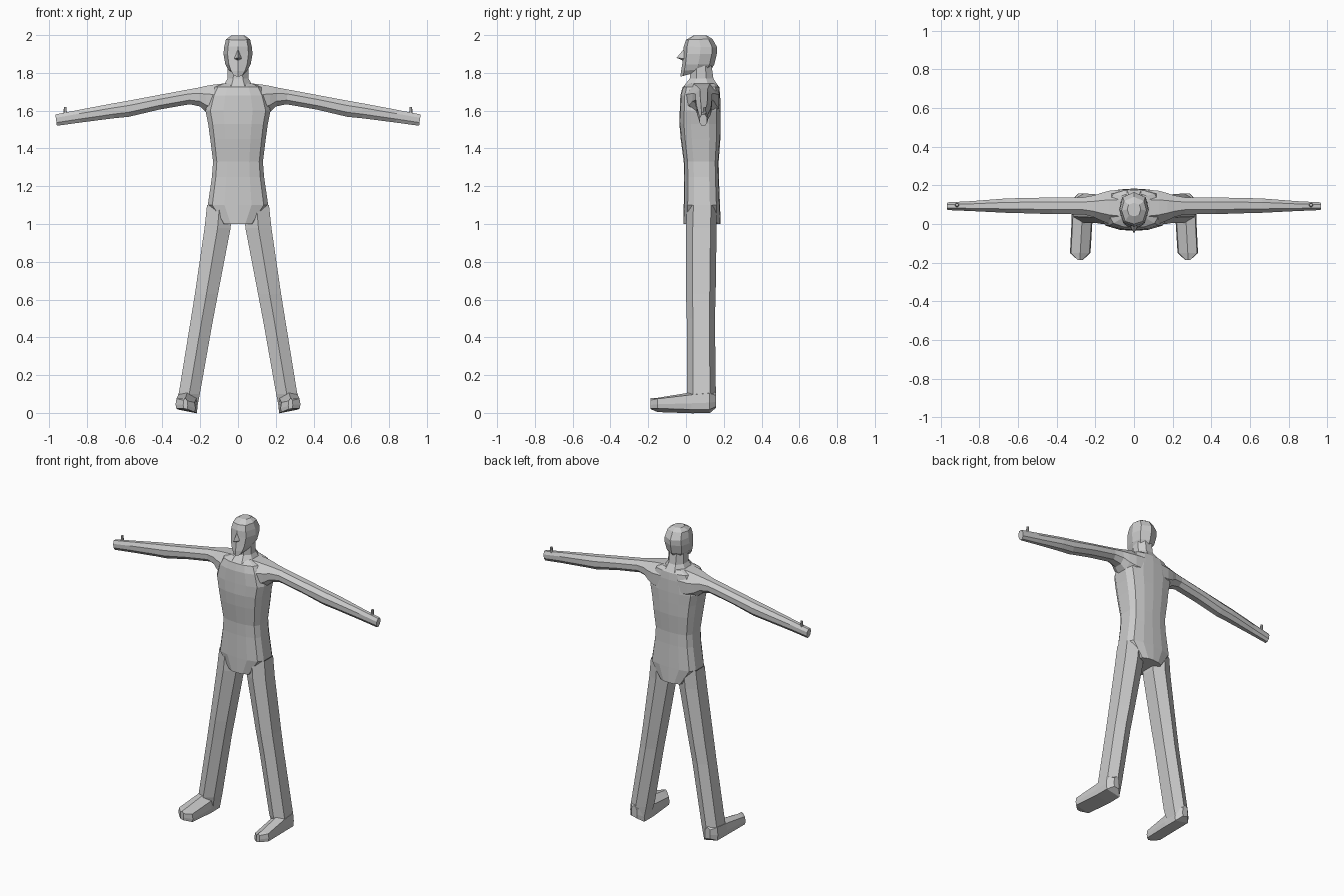
import bpy, bmesh
from mathutils import Vector

# Half cross-sections (u = sideways -1..1, v = 0..1 from first to last side)
HEX = [(0, 0), (1, .22), (1, .8), (0, 1)]
OCT = [(.45, 0), (1, .28), (1, .7), (.45, 1)]
BODY = [(0, 0), (.45, .02), (.85, .11), (1, .28), (1, .72), (.85, .9), (.45, .98), (0, 1)]
HEAD = [(0, 0), (.72, .1), (1, .5), (.8, .85), (0, 1)]


def full(half):
    """Mirror a half section into a closed one."""
    return half + [(-u, v) for u, v in reversed(half) if u > 0]


def finish(name, bm, mirror=False):
    bmesh.ops.recalc_face_normals(bm, faces=bm.faces)
    me = bpy.data.meshes.new(name)
    bm.to_mesh(me)
    bm.free()
    ob = bpy.data.objects.new(name, me)
    bpy.context.collection.objects.link(ob)
    if mirror:
        ob.modifiers.new("mirror", 'MIRROR').use_axis[0] = True
    return ob


def loft(name, rings, start=True, end=True, mirror=False):
    """Skin a list of point rings, optionally capping each end."""
    bm = bmesh.new()
    vs = [[bm.verts.new(p) for p in r] for r in rings]
    n = len(vs[0])
    for a, b in zip(vs, vs[1:]):
        for i in range(n):
            j = (i + 1) % n
            bm.faces.new((a[i], a[j], b[j], b[i]))
    if start:
        bm.faces.new(vs[0])
    if end:
        bm.faces.new(vs[-1])
    return finish(name, bm, mirror)


def level(section, cx, w, front, back, zf, zb=None):
    """Ring around the z axis; zf and zb tilt it front to back."""
    zb = zf if zb is None else zb
    return [Vector((cx + u * w, front + v * (back - front), zf + v * (zb - zf)))
            for u, v in full(section)]


# Torso: half width, front y, back y, height
torso = [(.085, -.013, .184, 1.0), (.16, -.012, .18, 1.1), (.138, -.01, .174, 1.25),
         (.132, -.012, .173, 1.33), (.147, -.028, .182, 1.45), (.158, -.035, .183, 1.53),
         (.172, -.033, .183, 1.6), (.15, -.03, .181, 1.68), (.125, -.018, .176, 1.725),
         (.075, .012, .16, 1.745)]
loft("torso", [level(BODY, 0, *t) for t in torso])

# Neck
neck = [(.078, -.012, .172, 1.73), (.056, .02, .145, 1.77), (.055, .025, .135, 1.84)]
loft("neck", [level(OCT, 0, *t) for t in neck], False, False)

# Head: rings from jaw to crown
head = [(.03, -.03, .12, 1.78, 1.82), (.052, -.026, .138, 1.81, 1.825),
        (.067, -.02, .15, 1.845, 1.845), (.077, -.014, .163, 1.9, 1.9),
        (.073, -.012, .165, 1.94, 1.935), (.064, .0, .14, 1.975, 1.98),
        (.035, .04, .11, 1.998, 1.998)]
loft("head", [level(HEAD, 0, *t) for t in head])

# Nose: small wedge
bm = bmesh.new()
for p in [(0, -.05, 1.88), (0, -.012, 1.925), (.022, -.006, 1.875), (-.022, -.006, 1.875),
          (0, -.016, 1.865)]:
    bm.verts.new(p)
bmesh.ops.convex_hull(bm, input=bm.verts)
finish("nose", bm)

# Arms: x, front y, back y, bottom z, top z
arm = [(.06, -.012, .178, 1.56, 1.745), (.125, .0, .172, 1.565, 1.738),
       (.17, .018, .16, 1.59, 1.73), (.205, .035, .148, 1.622, 1.722),
       (.26, .05, .138, 1.634, 1.712), (.42, .051, .137, 1.606, 1.682),
       (.58, .056, .134, 1.568, 1.652), (.66, .058, .132, 1.56, 1.638),
       (.84, .067, .118, 1.537, 1.604), (.963, .072, .112, 1.52, 1.58)]
loft("arms", [[((x + (.5 - v) * -.008), (f + b) / 2 + u * (b - f) / 2, lo + v * (hi - lo))
               for u, v in full(OCT)] for x, f, b, lo, hi in arm], False, True, True)

# Thumbs
thumb = [(.011, .085, .108, 1.575), (.008, .09, .107, 1.6), (.007, .092, .106, 1.62)]
loft("thumbs", [level(OCT, .915, *t) for t in thumb], False, True, True)

# Legs: centre x, half width, front y, back y, height
leg = [(.098, .066, .004, .165, 1.1), (.108, .069, .0, .162, .98), (.167, .061, .0, .157, .63),
       (.19, .059, .004, .153, .5), (.258, .056, .004, .158, .1), (.266, .05, .02, .155, .03)]
loft("legs", [level(HEX, *t) for t in leg], False, True, True)

# Feet: y, half width, sole z, top z; tilted so the inner edge is lower
foot = [(.158, .02, .03, .1), (.125, .053, .008, .11), (.03, .054, .008, .1),
        (-.15, .053, .014, .074), (-.187, .012, .022, .073)]
SOLE = [(.92, 0), (1, .35), (.9, .85), (0, 1.1)]
loft("feet", [[(.268 + .01 * (y < -.1) + u * w, y, lo + v * (hi - lo) + u * w * .2)
               for u, v in full(SOLE)] for y, w, lo, hi in foot], True, True, True)
